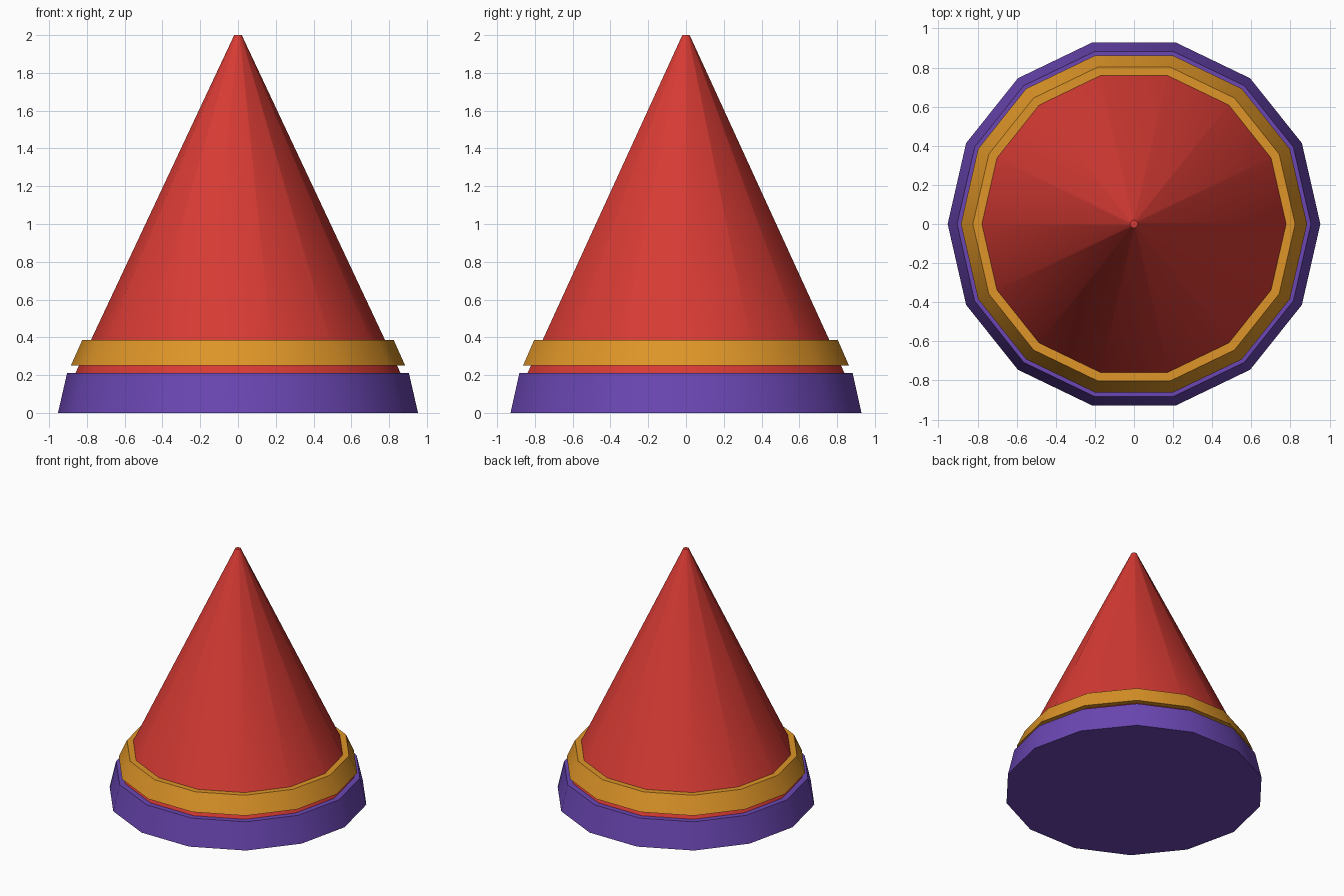
import bpy, bmesh, math

if "Cube" in bpy.data.objects:
    bpy.data.objects.remove(bpy.data.objects["Cube"])

SIDES = 14


def material(name, rgb):
    m = bpy.data.materials.new(name)
    m.diffuse_color = (*rgb, 1.0)
    m.use_nodes = True
    m.node_tree.nodes["Principled BSDF"].inputs["Base Color"].default_value = m.diffuse_color
    return m


def lathe(name, profile, mat, cap_first=False, cap_last=False, close=False):
    """Revolve (radius, z) points, listed from bottom to top on the outside."""
    bm = bmesh.new()
    rings = []
    for r, z in profile:
        rings.append([bm.verts.new((r * math.cos(2 * math.pi * i / SIDES),
                                    r * math.sin(2 * math.pi * i / SIDES), z))
                      for i in range(SIDES)])
    pairs = list(zip(rings, rings[1:]))
    if close:
        pairs.append((rings[-1], rings[0]))
    for a, b in pairs:
        for i in range(SIDES):
            j = (i + 1) % SIDES
            bm.faces.new((a[i], a[j], b[j], b[i]))
    if cap_first:
        bm.faces.new(rings[0][::-1])
    if cap_last:
        bm.faces.new(rings[-1])
    mesh = bpy.data.meshes.new(name)
    bm.to_mesh(mesh)
    bm.free()
    mesh.materials.append(mat)
    ob = bpy.data.objects.new(name, mesh)
    bpy.context.collection.objects.link(ob)
    # smooth around the sides, sharp at the rims
    bpy.ops.object.select_all(action='DESELECT')
    ob.select_set(True)
    bpy.context.view_layer.objects.active = ob
    bpy.ops.object.shade_smooth_by_angle(angle=math.radians(35))
    return ob


red = material("red", (0.68, 0.043, 0.034))
orange = material("orange", (0.73, 0.30, 0.021))
purple = material("purple", (0.145, 0.062, 0.45))

# base with closed underside and a narrow ledge up to the cone
lathe("base_band", [(0.953, 0), (0.905, 0.21), (0.861, 0.21)], purple, cap_first=True)

# raised ring around the cone
lathe("trim_ring", [(0.842, 0.25), (0.885, 0.25), (0.824, 0.387), (0.778, 0.387)],
      orange, close=True)

# tall cone with a tiny flat tip
lathe("cone", [(0.861, 0.21), (0.02, 2.0)], red, cap_last=True)
